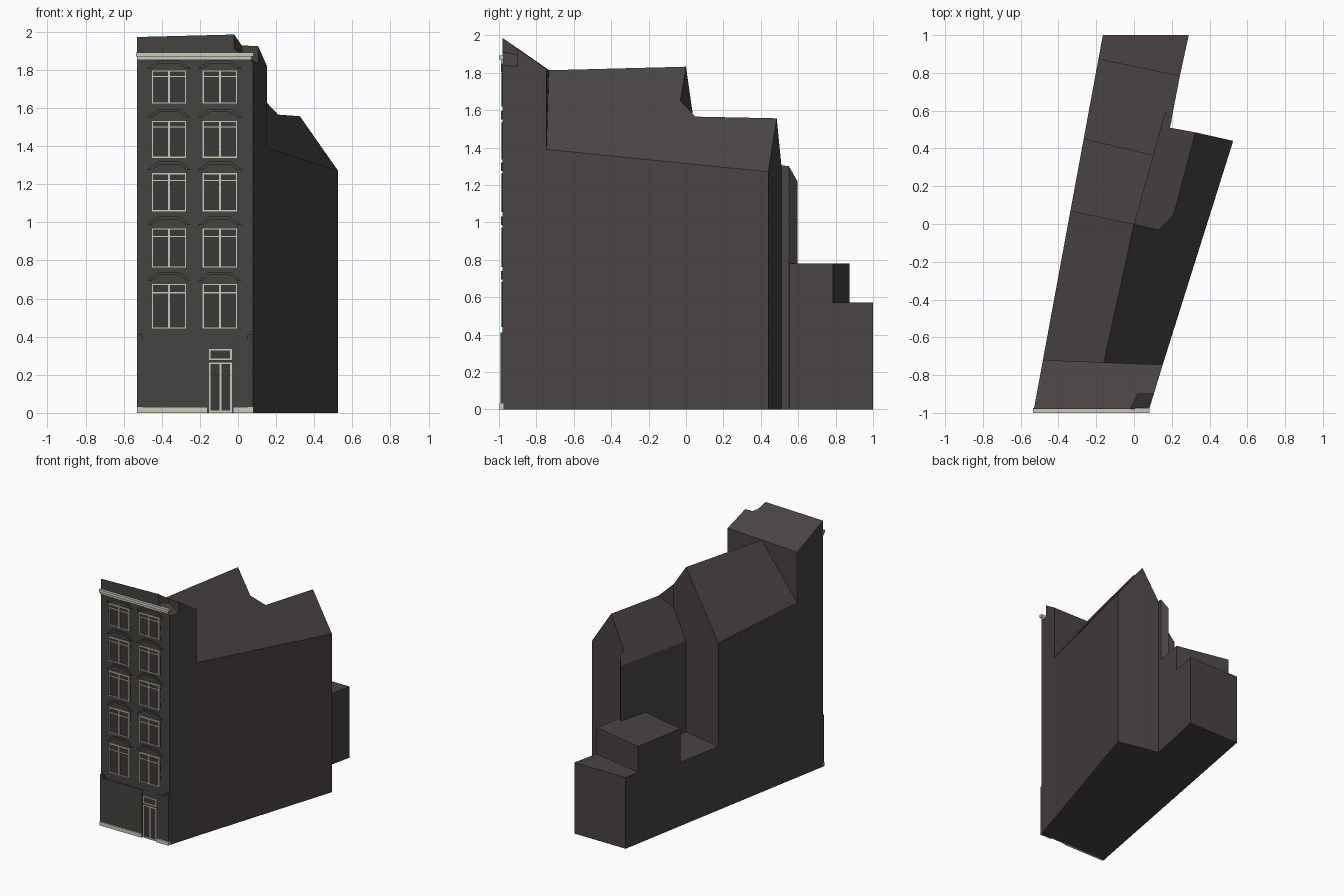
import bpy
import bmesh

if "Cube" in bpy.data.objects:
    bpy.data.objects.remove(bpy.data.objects["Cube"], do_unlink=True)


def material(name, rgb):
    m = bpy.data.materials.new(name)
    m.use_nodes = True
    m.diffuse_color = (*rgb, 1)
    m.node_tree.nodes["Principled BSDF"].inputs["Base Color"].default_value = (*rgb, 1)
    return m


WALL = material("dark brown wall", (0.066, 0.057, 0.055))
FACADE = material("grey facade", (0.060, 0.057, 0.053))
GLASS = material("dark glass", (0.046, 0.041, 0.038))
CREAM = material("cream trim", (0.60, 0.59, 0.51))


def loft(bm, ring_a, ring_b, index=0):
    """Closed solid between two matching rings."""
    a = [bm.verts.new(p) for p in ring_a]
    b = [bm.verts.new(p) for p in ring_b]
    faces = [bm.faces.new(a), bm.faces.new(b)]
    for i in range(len(a)):
        j = (i + 1) % len(a)
        faces.append(bm.faces.new((a[i], a[j], b[j], b[i])))
    for f in faces:
        f.material_index = index


def finish(name, bm, mats, front_index=None):
    bmesh.ops.recalc_face_normals(bm, faces=bm.faces)
    if front_index is not None:
        for f in bm.faces:
            if f.normal.y < -0.98:
                f.material_index = front_index
    mesh = bpy.data.meshes.new(name)
    bm.to_mesh(mesh)
    bm.free()
    for m in mats:
        mesh.materials.append(m)
    obj = bpy.data.objects.new(name, mesh)
    bpy.context.collection.objects.link(obj)
    return obj


def mass(name, top, front_index=None):
    """Building volume: footprint on the ground, sloping top."""
    bm = bmesh.new()
    loft(bm, [(x, y, 0) for x, y, z in top], top)
    finish(name, bm, [WALL, FACADE], front_index)


def plate(bm, outline, front, index=0, back=-0.975):
    """Facade relief: x-z outline pushed forward from the wall."""
    loft(bm, [(x, front, z) for x, z in outline], [(x, back, z) for x, z in outline], index)


def rect(x0, x1, z0, z1):
    return [(x0, z0), (x1, z0), (x1, z1), (x0, z1)]


def left_x(y):
    return -0.53 + (y + 0.98) * 0.1843


# Shared roof corners
ridge_front = (-0.16, -0.735)
ridge_back = (0.0, 0.0)
step = (0.13, -0.03)
wing_start = (0.21, 0.05)
wing_end = (0.325, 0.485)

# Front block with its cut corner
mass("front_block", [(-0.53, -0.98, 1.972), (-0.02, -0.98, 1.985), (0.02, -0.90, 1.927),
                     (0.105, -0.90, 1.925), (0.152, -0.745, 1.82), (left_x(-0.72), -0.72, 1.805)], 1)
mass("front_corner", [(-0.02, -0.98, 1.91), (0.08, -0.98, 1.84),
                      (0.105, -0.90, 1.83), (0.02, -0.90, 1.895)], 1)

# Main gabled body
mass("main_left", [(left_x(-0.72), -0.72, 1.40), (*ridge_front, 1.813),
                   (*ridge_back, 1.832), (left_x(0.07), 0.07, 1.34)])
mass("main_right", [(*ridge_front, 1.813), (0.152, -0.745, 1.39), (0.525, 0.44, 1.27),
                    (*wing_end, 1.556), (*wing_start, 1.565), (*step, 1.65), (*ridge_back, 1.832)])

# Lower wing behind, its roof falling to the courtyard
mass("rear_wing", [(*ridge_back, 1.24), (*step, 1.46), (*wing_start, 1.565), (*wing_end, 1.556),
                   (0.19, 0.51, 1.305), (0.20, 0.55, 1.30), (0.165, 0.595, 1.22)])

# Courtyard floor and stepped rear extensions
mass("courtyard", [(left_x(0.07), 0.07, 0.51), (*ridge_back, 0.51),
                   (0.11, 0.36, 0.51), (left_x(0.45), 0.45, 0.51)])
mass("rear_block", [(left_x(0.45), 0.45, 0.78), (0.11, 0.36, 0.78), (0.19, 0.51, 0.78),
                    (0.243, 0.785, 0.78), (left_x(0.875), 0.875, 0.78)])
mass("rear_low_block", [(left_x(0.875), 0.875, 0.57), (0.243, 0.785, 0.57),
                        (0.29, 1.0, 0.57), (-0.165, 1.0, 0.57)])

# Windows with hoods: sill, head and transom height of each storey
storeys = [(0.44, 0.68, 0.63), (0.76, 0.97, 0.925), (1.055, 1.26, 1.22),
           (1.335, 1.535, 1.50), (1.62, 1.80, 1.765)]
bar = 0.009
for row, (z0, z1, zt) in enumerate(storeys):
    for side, cx in (("right", -0.362), ("left", -0.095)):
        x0, x1 = cx - 0.093, cx + 0.093
        bm = bmesh.new()
        plate(bm, rect(x0, x1, z0, z1), -0.983)
        for r in (rect(x0, x0 + bar, z0, z1), rect(x1 - bar, x1, z0, z1),
                  rect(x0, x1, z0, z0 + bar), rect(x0, x1, z1 - bar, z1),
                  rect(cx - bar / 2, cx + bar / 2, z0, z1),
                  rect(x0, x1, zt - 0.003, zt + 0.003)):
            plate(bm, r, -0.989, 1)
        finish(f"window_{side}_{row + 1}", bm, [GLASS, CREAM])

        bm = bmesh.new()
        h = min(z1, 1.79) + 0.015
        arch = [(-0.115, 0), (-0.055, 0.045), (0.055, 0.045), (0.115, 0),
                (0.09, 0), (0.05, 0.028), (-0.05, 0.028), (-0.09, 0)]
        plate(bm, [(cx + x, h + z) for x, z in arch], -0.99)
        finish(f"hood_{side}_{row + 1}", bm, [FACADE])

# Ground floor: piers, shop panel and side panel
bm = bmesh.new()
for r, front in ((rect(-0.53, -0.50, 0, 0.41), -0.993), (rect(-0.50, -0.16, 0, 0.38), -0.987),
                 (rect(-0.025, 0.05, 0, 0.38), -0.987), (rect(0.05, 0.08, 0, 0.41), -0.993)):
    plate(bm, r, front)
finish("shop_front", bm, [FACADE])

# Cream plinth on both sides of the door
bm = bmesh.new()
for x0, x1 in ((-0.53, -0.16), (-0.025, 0.082)):
    plate(bm, rect(x0, x1, 0, 0.03), -0.996)
finish("plinth", bm, [CREAM])

# Double door with fanlight
bm = bmesh.new()
dx0, dx1, dc = -0.152, -0.032, -0.092
plate(bm, rect(dx0, dx1, 0, 0.335), -0.982)
for r in (rect(dx0, dx0 + bar, 0, 0.265), rect(dx1 - bar, dx1, 0, 0.265),
          rect(dx0, dx1, 0.257, 0.265), rect(dc - bar / 2, dc + bar / 2, 0, 0.265),
          rect(dx0, dx1, 0, 0.012),
          rect(dx0, dx1, 0.277, 0.285), rect(dx0, dx1, 0.327, 0.335),
          rect(dx0, dx0 + bar, 0.277, 0.335), rect(dx1 - bar, dx1, 0.277, 0.335)):
    plate(bm, r, -0.986, 1)
finish("door", bm, [GLASS, CREAM])

# Cornice
bm = bmesh.new()
plate(bm, rect(-0.53, 0.07, 1.852, 1.875), -0.990)
plate(bm, rect(-0.535, 0.082, 1.870, 1.892), -1.0)
finish("cornice", bm, [CREAM])
